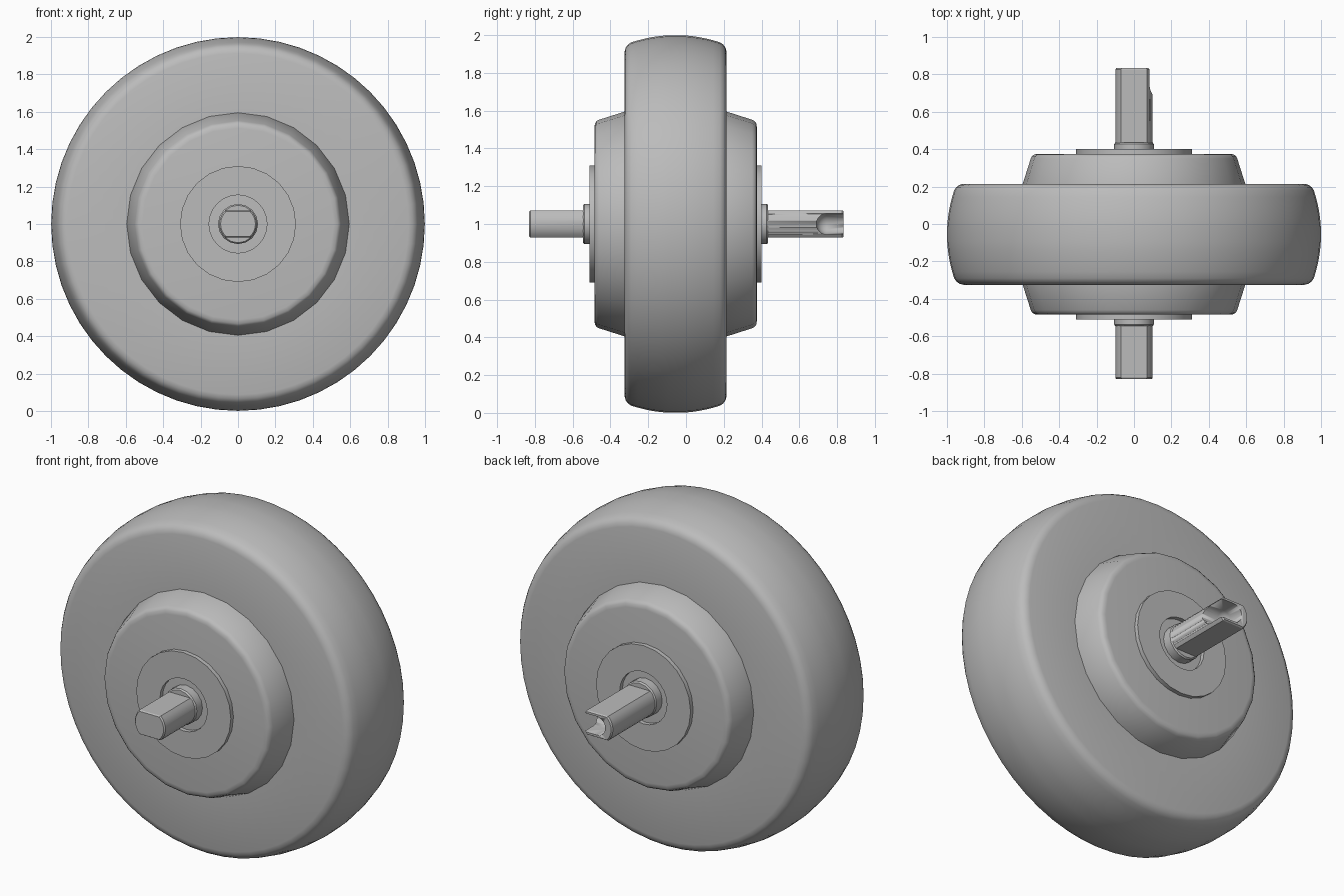
import bpy, bmesh
from math import sin, cos, pi, radians, asin
from mathutils import Vector

if "Cube" in bpy.data.objects:
    bpy.data.objects.remove(bpy.data.objects["Cube"])

MID, AXLE_Z = -0.055, 1.0   # wheel mid-plane (y) and axle height

grey = bpy.data.materials.new("light grey")
grey.use_nodes = True
colour = (0.5, 0.5, 0.5, 1)
grey.diffuse_color = colour
grey.node_tree.nodes["Principled BSDF"].inputs["Base Color"].default_value = colour


def finish(name, bm, angle=30):
    bmesh.ops.recalc_face_normals(bm, faces=bm.faces)
    mesh = bpy.data.meshes.new(name)
    bm.to_mesh(mesh)
    bm.free()
    obj = bpy.data.objects.new(name, mesh)
    bpy.context.collection.objects.link(obj)
    mesh.materials.append(grey)
    bpy.ops.object.select_all(action="DESELECT")
    obj.select_set(True)
    bpy.context.view_layer.objects.active = obj
    bpy.ops.object.shade_smooth_by_angle(angle=radians(angle))
    return obj


def skin(bm, rings, caps=False, closed=False):
    """Bridge equal rings of points with quads."""
    rows = [[bm.verts.new(p) for p in ring] for ring in rings]
    n = len(rows[0])
    pairs = list(zip(rows, rows[1:])) + ([(rows[-1], rows[0])] if closed else [])
    for a, b in pairs:
        for i in range(n):
            j = (i + 1) % n
            bm.faces.new((a[i], a[j], b[j], b[i]))
    if caps:
        bm.faces.new(rows[0])
        bm.faces.new(rows[-1])


def lathe(name, profile, sides, closed=False, angle=30):
    """Spin (radius, y) points about the axle."""
    bm = bmesh.new()
    rings = [[(r * sin(2 * pi * i / sides), y, AXLE_Z + r * cos(2 * pi * i / sides))
              for i in range(sides)] for r, y in profile]
    skin(bm, rings, caps=not closed, closed=closed)
    return finish(name, bm, angle)


def both_sides(half):
    """Mirror a half profile (centre outwards) about the wheel mid-plane."""
    return [(r, MID - t) for r, t in reversed(half)] + [(r, MID + t) for r, t in half]


# Tyre with a crowned tread and rounded shoulders
tread = [(1 - 0.04 * (t / 0.24) ** 2, t) for t in (0.04, 0.08, 0.12, 0.16, 0.2, 0.235)]
shoulder = [(0.95, 0.252), (0.934, 0.264), (0.912, 0.27), (0.57, 0.27)]
lathe("tyre", both_sides(tread + shoulder), 56, closed=True, angle=40)

# Tapered hub with a rounded rim
lathe("hub", both_sides([(0.595, 0.26), (0.595, 0.27), (0.552, 0.405), (0.545, 0.418),
                         (0.533, 0.427), (0.512, 0.43)]), 24, angle=40)

# Cover ring and collar on each side
for side, label in ((-1, "front"), (1, "back")):
    lathe(label + "_cover_ring", [(r, MID + side * t) for r, t in
          ((0.155, 0.42), (0.31, 0.42), (0.31, 0.455), (0.155, 0.455))], 24, closed=True)
    lathe(label + "_collar", [(r, MID + side * t) for r, t in
          ((0.107, 0.42), (0.107, 0.482), (0.1, 0.49))], 16)

# Axle with flats above and below, chamfered at the ends
half_arc = asin(0.72)
arc = [half_arc * (k / 4 - 1) for k in range(9)]
outline = [(0.1 * cos(a), 0.1 * sin(a)) for a in arc + [a + pi for a in arc]]
bm = bmesh.new()
skin(bm, [[(x * s, y, AXLE_Z + z * s) for x, z in outline]
          for y, s in ((-0.83, 0.93), (-0.822, 1), (0.827, 1), (0.835, 0.93))], caps=True)
axle = finish("axle", bm)

# Round-nosed cable slot, open to the back end and the left side
bm = bmesh.new()
for x in (0.0, 0.3):
    for y in (0.745, 1.0):
        ball = bmesh.ops.create_uvsphere(bm, u_segments=20, v_segments=12, radius=0.055)
        bmesh.ops.translate(bm, verts=ball["verts"], vec=Vector((x, y, AXLE_Z)))
hull = bmesh.ops.convex_hull(bm, input=bm.verts)
spare = {v for v in hull["geom_interior"] if isinstance(v, bmesh.types.BMVert)}
bmesh.ops.delete(bm, geom=list(spare), context="VERTS")
bmesh.ops.delete(bm, geom=[f for f in bm.faces if f not in set(hull["geom"])], context="FACES")
slot = finish("slot_cutter", bm)
slot.hide_render = True
slot.hide_viewport = True
cut = axle.modifiers.new("slot", "BOOLEAN")
cut.operation = "DIFFERENCE"
cut.solver = "EXACT"
cut.object = slot
